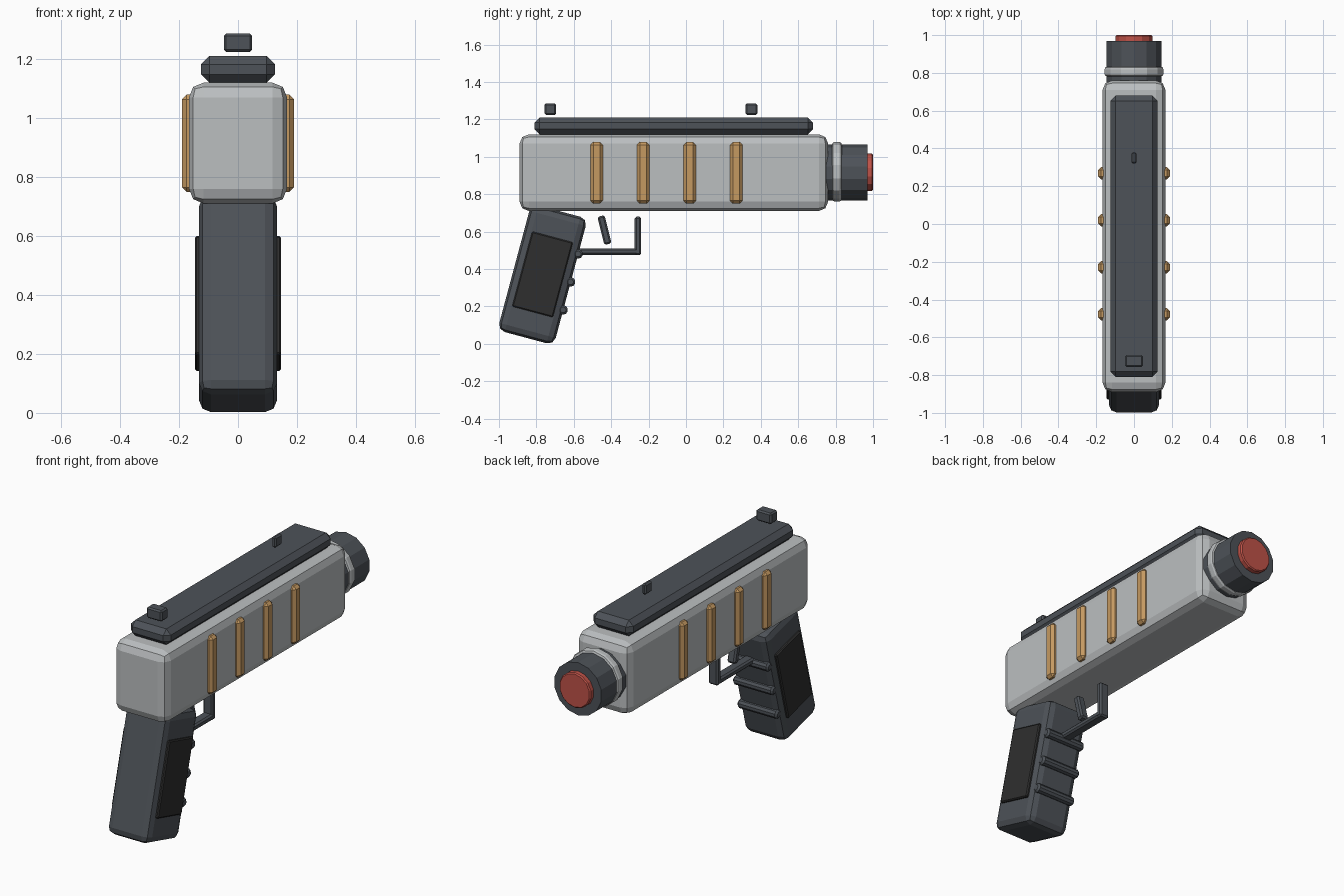
import bpy, bmesh, math
from mathutils import Matrix, Vector

if "Cube" in bpy.data.objects:
    bpy.data.objects.remove(bpy.data.objects["Cube"])


def material(name, r, g, b):
    m = bpy.data.materials.new(name)
    m.diffuse_color = (r, g, b, 1)
    m.use_nodes = True
    m.node_tree.nodes["Principled BSDF"].inputs["Base Color"].default_value = m.diffuse_color
    return m


LIGHT = material("light_grey", 0.50, 0.52, 0.53)
DARK = material("dark_slate", 0.075, 0.085, 0.098)
BLACK = material("near_black", 0.028, 0.028, 0.028)
BRASS = material("brass", 0.56, 0.32, 0.12)
RED = material("red", 0.52, 0.085, 0.065)


def finish(name, bm, mat, bevel, segs, matrix):
    if bevel:
        sharp = [e for e in bm.edges if e.calc_face_angle(0) > math.radians(40)]
        bmesh.ops.bevel(bm, geom=sharp, offset=bevel, segments=segs,
                        profile=0.5, affect='EDGES')
    bm.transform(matrix)
    bmesh.ops.recalc_face_normals(bm, faces=bm.faces)
    me = bpy.data.meshes.new(name)
    bm.to_mesh(me)
    bm.free()
    me.materials.append(mat)
    ob = bpy.data.objects.new(name, me)
    bpy.context.collection.objects.link(ob)
    return ob


def box(name, centre, size, mat, bevel=0.01, segs=1, tilt=0):
    bm = bmesh.new()
    bmesh.ops.create_cube(bm, size=1, matrix=Matrix.Diagonal((*size, 1)))
    return finish(name, bm, mat, bevel, segs,
                  Matrix.Translation(centre) @ Matrix.Rotation(math.radians(tilt), 4, 'X'))


def cylinder(name, centre, radius, length, mat, axis, sides=14, bevel=0.0, segs=1):
    bm = bmesh.new()
    # start with a corner on +y, so it points along z after turning
    bmesh.ops.create_cone(bm, cap_ends=True, segments=sides, radius1=radius,
                          radius2=radius, depth=length,
                          matrix=Matrix.Rotation(math.pi / 2, 4, 'Z'))
    turn = Matrix.Rotation(math.pi / 2, 4, 'X' if axis == 'Y' else 'Y')
    if axis == 'Y':
        a = max(bm.verts, key=lambda v: v.co.y)
        bm.transform(Matrix.Rotation(math.pi / 2 - math.atan2(a.co.y, a.co.x), 4, 'Z'))
    return finish(name, bm, mat, bevel, segs, Matrix.Translation(centre) @ turn)


# Receiver and top rail
box("body", (0, -0.065, 0.915), (0.333, 1.65, 0.41), LIGHT, 0.05, 2)
box("top_rail", (0, -0.065, 1.165), (0.25, 1.49, 0.09), DARK, 0.028)

# Sights
box("rear_sight", (0, -0.725, 1.255), (0.096, 0.062, 0.062), DARK, 0.008)
box("front_sight", (0, 0.35, 1.255), (0.026, 0.062, 0.062), DARK, 0.008)

# Side ribs
for i in range(4):
    for side, s in (("right", 1), ("left", -1)):
        box(f"rib_{side}_{i + 1}", (s * 0.165, -0.478 + i * 0.249, 0.914),
            (0.05, 0.066, 0.33), BRASS, 0.016)

# Barrel
cylinder("muzzle", (0, 0.85, 0.915), 0.15, 0.24, DARK, 'Y')
cylinder("muzzle_ring", (0, 0.807, 0.92), 0.16, 0.052, LIGHT, 'Y', bevel=0.014, segs=2)
cylinder("muzzle_tip", (0, 0.97, 0.917), 0.10, 0.06, RED, 'Y', bevel=0.006)

# Grip, with side panels and finger ridges, all leaning together
TILT = -15
grip_centre = Vector((0, -0.767, 0.371))
lean = Matrix.Rotation(math.radians(TILT), 3, 'X')
box("grip", grip_centre, (0.264, 0.312, 0.70), DARK, 0.04, 2, TILT)
for side, s in (("right", 1), ("left", -1)):
    box(f"grip_panel_{side}", grip_centre + Vector((s * 0.131, 0, 0)),
        (0.03, 0.226, 0.415), BLACK, 0.006, 1, TILT)
for i in range(3):
    pos = grip_centre + lean @ Vector((0, 0.155, 0.155 * (i - 1)))
    cylinder(f"finger_ridge_{i + 1}", pos, 0.026, 0.25, DARK, 'X', 10, 0.01)

# Trigger and guard
box("trigger", (0, -0.436, 0.608), (0.05, 0.04, 0.155), DARK, 0.009, 1, 14)
box("guard_bottom", (0, -0.415, 0.493), (0.06, 0.35, 0.035), DARK, 0.009)
box("guard_front", (0, -0.257, 0.577), (0.06, 0.035, 0.205), DARK, 0.009)
